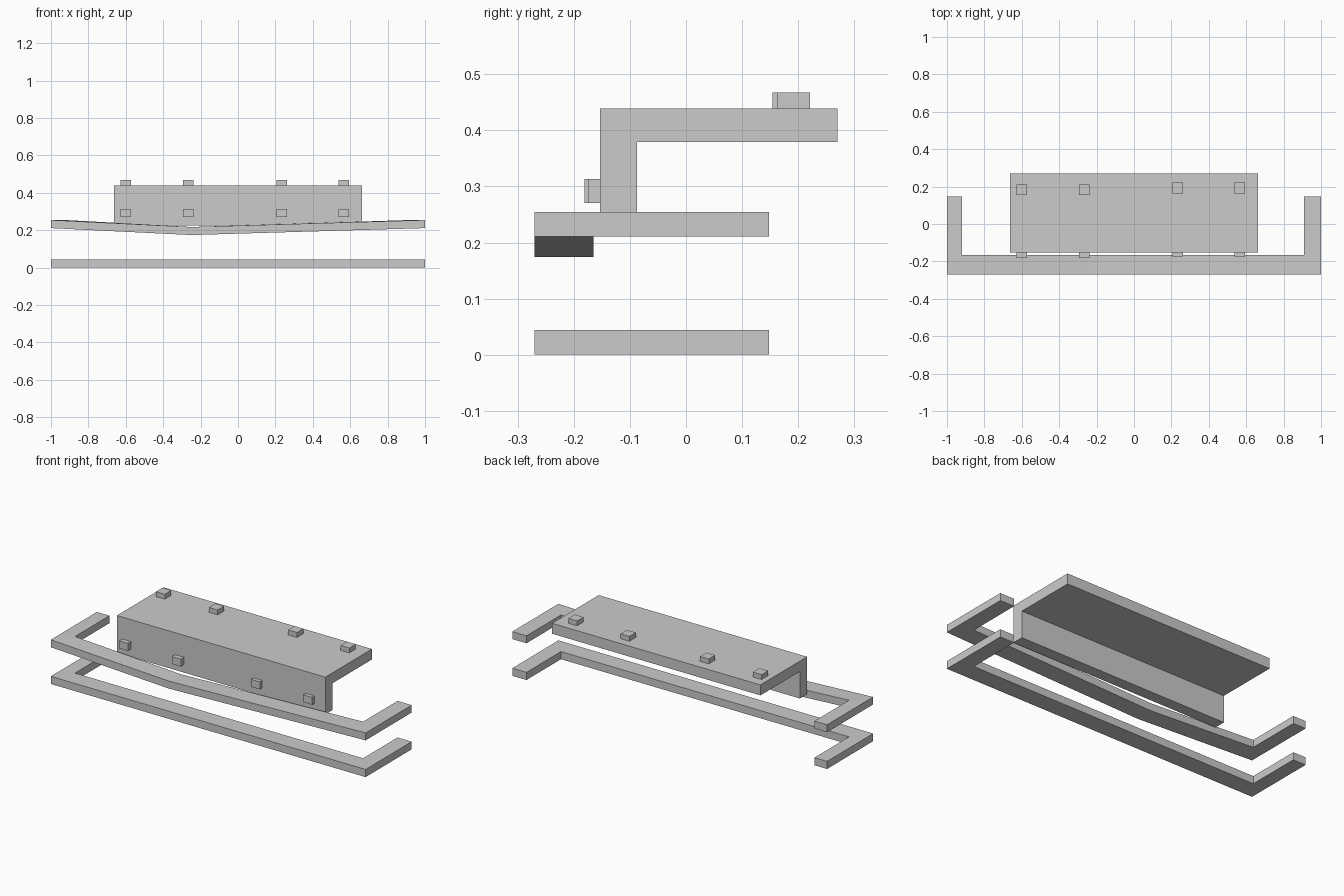
import bpy, bmesh

if "Cube" in bpy.data.objects:
    bpy.data.objects.remove(bpy.data.objects["Cube"])


def sweep(name, sections):
    """Skin a closed solid through equal-sized cross-section loops."""
    bm = bmesh.new()
    rings = [[bm.verts.new(p) for p in s] for s in sections]
    n = len(rings[0])
    for a, b in zip(rings, rings[1:]):
        for i in range(n):
            j = (i + 1) % n
            bm.faces.new((a[i], a[j], b[j], b[i]))
    bm.faces.new(rings[0])
    bm.faces.new(rings[-1])
    bmesh.ops.recalc_face_normals(bm, faces=bm.faces)
    mesh = bpy.data.meshes.new(name)
    bm.to_mesh(mesh)
    bm.free()
    obj = bpy.data.objects.new(name, mesh)
    bpy.context.collection.objects.link(obj)
    return obj


def box(name, x, y, z):
    loop = [(y[0], z[0]), (y[1], z[0]), (y[1], z[1]), (y[0], z[1])]
    return sweep(name, [[(px, a, b) for a, b in loop] for px in x])


def rail(name, z, height, sag):
    """U-shaped flat bar, mitred at the corners, dipping left of centre."""
    path = [((-1, .148), (-.92, .148), 0),
            ((-1, -.27), (-.92, -.165), 0),
            ((-.25, -.27), (-.25, -.165), sag),
            ((1, -.27), (.91, -.165), 0),
            ((1, .148), (.91, .148), 0)]
    return sweep(name, [[(*o, z - d), (*i, z - d),
                         (*i, z - d + height), (*o, z - d + height)]
                        for o, i, d in path])


# Wraparound rails: straight lower one, sagging upper one
rail("lower_rail", 0, .044, 0)
rail("upper_rail", .211, .043, .037)

# L-shaped shelf with its front panel
profile = [(-.153, .225), (-.087, .225), (-.087, .379),
           (.27, .379), (.27, .439), (-.153, .439)]
sweep("shelf", [[(x, y, z) for y, z in profile] for x in (-.662, .662)])

# Small blocks on the shelf top and front panel
for x in (-.601, -.265, .233, .565):
    right = x > 0
    xs = (x - .028, x + .028)
    y = .163 if right else .154
    box("top_block", xs, (y, y + .058), (.439, .467))
    box("front_block", xs, (-.175 if right else -.181, -.153), (.27, .313))
